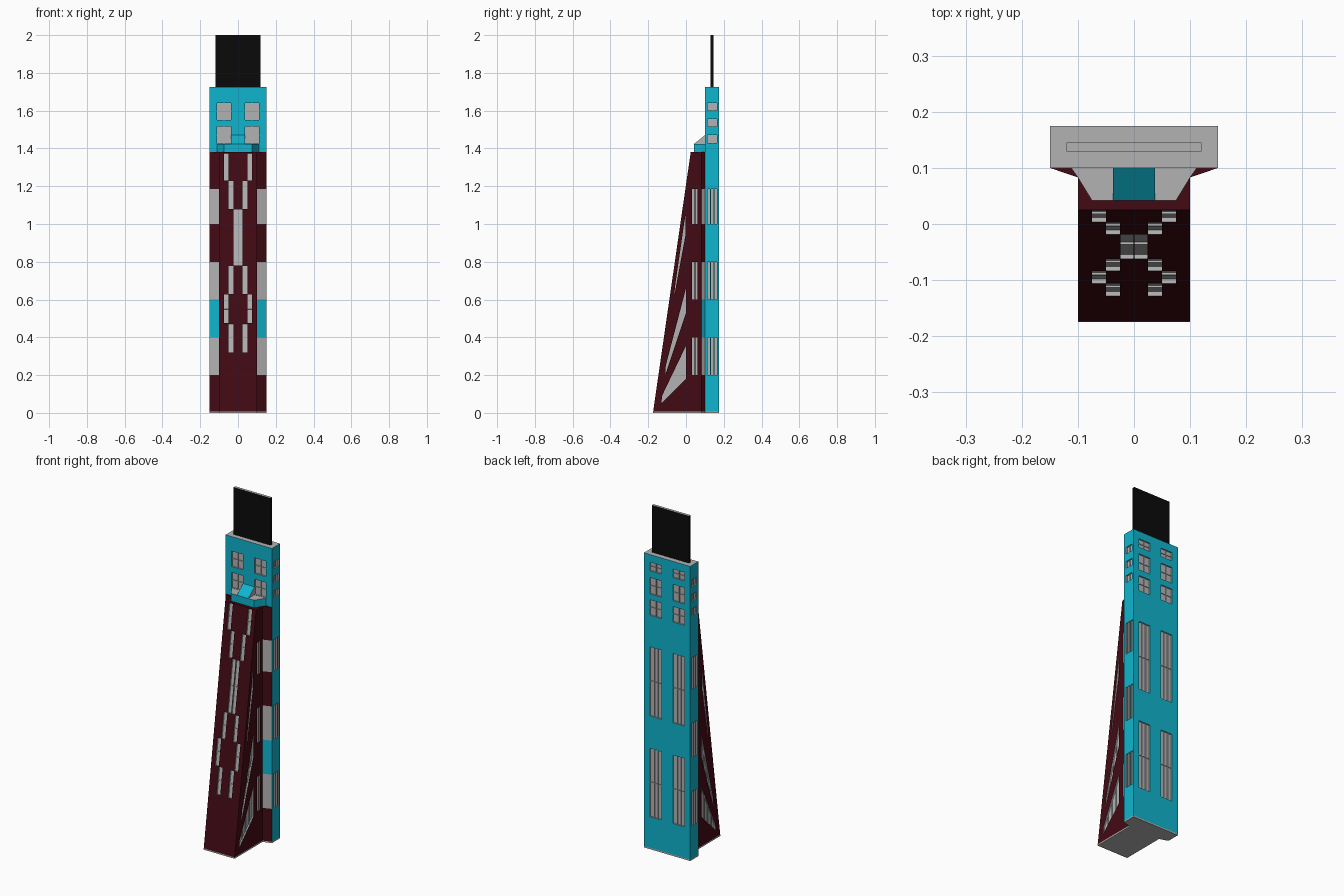
import bpy, bmesh
from mathutils import Vector as V

if "Cube" in bpy.data.objects:
    bpy.data.objects.remove(bpy.data.objects["Cube"])


def material(name, rgb):
    m = bpy.data.materials.new(name)
    m.diffuse_color = (*rgb, 1)
    m.use_nodes = True
    m.node_tree.nodes["Principled BSDF"].inputs["Base Color"].default_value = m.diffuse_color
    return m


GREY = material("grey", (0.45, 0.45, 0.45))
CYAN = material("cyan", (0.005, 0.46, 0.62))
MAROON = material("maroon", (0.055, 0.003, 0.007))
BLACK = material("black", (0.003, 0.003, 0.003))


def add_prism(bm, pts, vec):
    """Extrude a flat outline along a vector."""
    a = [bm.verts.new(V(p)) for p in pts]
    b = [bm.verts.new(V(p) + V(vec)) for p in pts]
    n = len(a)
    bm.faces.new(a)
    bm.faces.new(b[::-1])
    for i in range(n):
        bm.faces.new((a[i], b[i], b[(i + 1) % n], a[(i + 1) % n]))


def finish(name, bm, mat=GREY, grey_faces=None):
    bmesh.ops.recalc_face_normals(bm, faces=bm.faces[:])
    me = bpy.data.meshes.new(name)
    bm.normal_update()
    for f in bm.faces:
        if grey_faces and grey_faces(f.normal):
            f.material_index = 1
    bm.to_mesh(me)
    bm.free()
    me.materials.append(mat)
    if grey_faces:
        me.materials.append(GREY)
    ob = bpy.data.objects.new(name, me)
    bpy.context.collection.objects.link(ob)
    return ob


def prism(name, pts, vec, mat=GREY, grey_faces=None):
    bm = bmesh.new()
    add_prism(bm, pts, vec)
    return finish(name, bm, mat, grey_faces)


def box(name, x, y, z, mat=GREY, grey_faces=None):
    pts = [(x[0], y[0], z[0]), (x[1], y[0], z[0]), (x[1], y[1], z[0]), (x[0], y[1], z[0])]
    return prism(name, pts, (0, 0, z[1] - z[0]), mat, grey_faces)


def carve(ob, bm):
    """Cut the grey-lined window recesses into a wall."""
    cutter = finish("window_cutter", bm)
    cutter.hide_render = True
    mod = ob.modifiers.new("windows", 'BOOLEAN')
    mod.operation, mod.object, mod.solver = 'DIFFERENCE', cutter, 'EXACT'
    mod.material_mode = 'TRANSFER'
    bpy.context.view_layer.objects.active = ob
    bpy.ops.object.modifier_apply(modifier=mod.name)
    bpy.data.objects.remove(cutter)


def window(cuts, bars, quad, inward, depth=0.008, cols=1, rows=1, bar=0.002):
    """Recess a quad (two bottom corners, then two top) and add glazing bars."""
    q, n = [V(p) for p in quad], V(inward).normalized()
    add_prism(cuts, [p - n * 0.01 for p in q], n * (0.01 + depth))
    u, v = (q[1] - q[0]).normalized() * bar, (q[3] - q[0]).normalized() * bar
    for i in range(1, cols):
        a, b = q[0].lerp(q[1], i / cols), q[3].lerp(q[2], i / cols)
        add_prism(bars, [p + n * depth * 0.4 for p in (a - u, a + u, b + u, b - u)], n * depth * 0.6)
    for i in range(1, rows):
        a, b = q[0].lerp(q[3], i / rows), q[1].lerp(q[2], i / rows)
        add_prism(bars, [p + n * depth * 0.5 for p in (a - v, b - v, b + v, a + v)], n * depth * 0.5)


def x_quad(x, y, z):
    return [(x, y[0], z[0]), (x, y[1], z[0]), (x, y[1], z[1]), (x, y[0], z[1])]


def y_quad(y, x, z):
    return [(x[0], y, z[0]), (x[1], y, z[0]), (x[1], y, z[1]), (x[0], y, z[1])]


# Rear tower slab
BASE, TOP = 0.008, 1.725
FLOORS = [(0.2, 0.4), (0.6, 0.8), (1.0, 1.185)]
flat = lambda n: abs(n.z) > 0.9
slab = box("rear_tower", (-0.15, 0.15), (0.1, 0.175), (BASE, TOP), CYAN, flat)
cuts, bars = bmesh.new(), bmesh.new()
for s in (-1, 1):
    xs = sorted((s * 0.037, s * 0.112))
    for z in ((1.425, 1.515), (1.55, 1.64)):
        window(cuts, bars, y_quad(0.1, xs, z), (0, 1, 0), cols=2, rows=2)
    for z in ((1.37, 1.46), (1.495, 1.59), (1.63, 1.68)):
        window(cuts, bars, y_quad(0.175, xs, z), (0, -1, 0), cols=2, rows=2)
    for z in ((0.19, 0.59), (0.78, 1.185)):
        window(cuts, bars, y_quad(0.175, xs, z), (0, -1, 0), cols=3, rows=2)
    for z in ((1.43, 1.47), (1.515, 1.555), (1.6, 1.64)):
        window(cuts, bars, x_quad(s * 0.15, (0.115, 0.163), z), (-s, 0, 0), cols=2)
    for z in FLOORS:
        for y in (0.113, 0.132, 0.151):
            window(cuts, bars, x_quad(s * 0.15, (y, y + 0.014), z), (-s, 0, 0))
carve(slab, cuts)
finish("tower_glazing_bars", bars)

# Sloping front wedge
H, FRONT, BACK = 1.38, -0.175, 0.025
slope = lambda z: FRONT + (BACK - FRONT) * z / H
wedge = prism("sloping_front", [(-0.1, slope(BASE), BASE), (-0.1, 0.1, BASE), (-0.1, 0.1, H), (-0.1, BACK, H)],
              (0.2, 0, 0), MAROON)
cuts, bars = bmesh.new(), bmesh.new()
STEPS = [(0.05, 1.23, 1.375), (0.025, 1.08, 1.228), (0.001, 0.78, 1.078),
         (0.025, 0.63, 0.778), (0.05, 0.475, 0.628), (0.025, 0.32, 0.473)]
SLITS = [[(-0.13, 0.05), (0, 0.18), (0, 0.355), (-0.127, 0.09)],
         [(-0.11, 0.2), (0, 0.53), (0, 0.66), (-0.107, 0.25)],
         [(-0.062, 0.62), (-0.003, 0.94), (-0.003, 1.05), (-0.058, 0.67)]]
for s in (-1, 1):
    for x, z0, z1 in STEPS:
        xs = sorted((s * x, s * (x + 0.0245 - (x == 0.001) * 0.001)))
        quad = [(xs[0], slope(z0), z0), (xs[1], slope(z0), z0), (xs[1], slope(z1), z1), (xs[0], slope(z1), z1)]
        window(cuts, bars, quad, (0, 1, -0.145), rows=2)
    for slit in SLITS:
        window(cuts, bars, [(s * 0.1, y, z) for y, z in slit], (-s, 0, 0), cols=4, bar=0.001)
    for z in FLOORS:
        for y in (0.032, 0.049):
            window(cuts, bars, x_quad(s * 0.1, (y, y + 0.013), z), (-s, 0, 0))
carve(wedge, cuts)
finish("front_glazing_bars", bars)

# Angled corner panels between wedge and slab
BANDS = [(BASE, 0.2, MAROON), (0.2, 0.4, GREY), (0.4, 0.6, CYAN), (0.6, 0.8, GREY),
         (0.8, 1.0, MAROON), (1.0, 1.185, GREY), (1.185, H, MAROON)]
for s, side in ((-1, "left"), (1, "right")):
    for i, (z0, z1, mat) in enumerate(BANDS):
        prism(f"{side}_corner_panel_{i}", [(s * 0.1, 0.083, z0), (s * 0.15, 0.1, z0), (s * 0.1, 0.1, z0)],
              (0, 0, z1 - z0), mat)

# Balcony, its ramp, roof panel and footing
prism("balcony", [(-0.112, 0.1, H), (-0.1, 0.083, H), (-0.075, 0.042, H), (0.075, 0.042, H), (0.1, 0.083, H), (0.112, 0.1, H)],
      (0, 0, 0.044), CYAN, flat)
prism("balcony_ramp", [(-0.037, 0.042, 1.424), (-0.037, 0.1, 1.424), (-0.037, 0.1, 1.47)],
      (0.074, 0, 0), CYAN, lambda n: abs(n.x) > 0.9)
box("roof_panel", (-0.12, 0.12), (0.129, 0.145), (TOP, 2.0), BLACK, flat)
prism("footing", [(-0.1, FRONT, 0), (0.1, FRONT, 0), (0.1, 0.083, 0), (0.15, 0.1, 0), (0.15, 0.175, 0),
                  (-0.15, 0.175, 0), (-0.15, 0.1, 0), (-0.1, 0.083, 0)], (0, 0, BASE))
